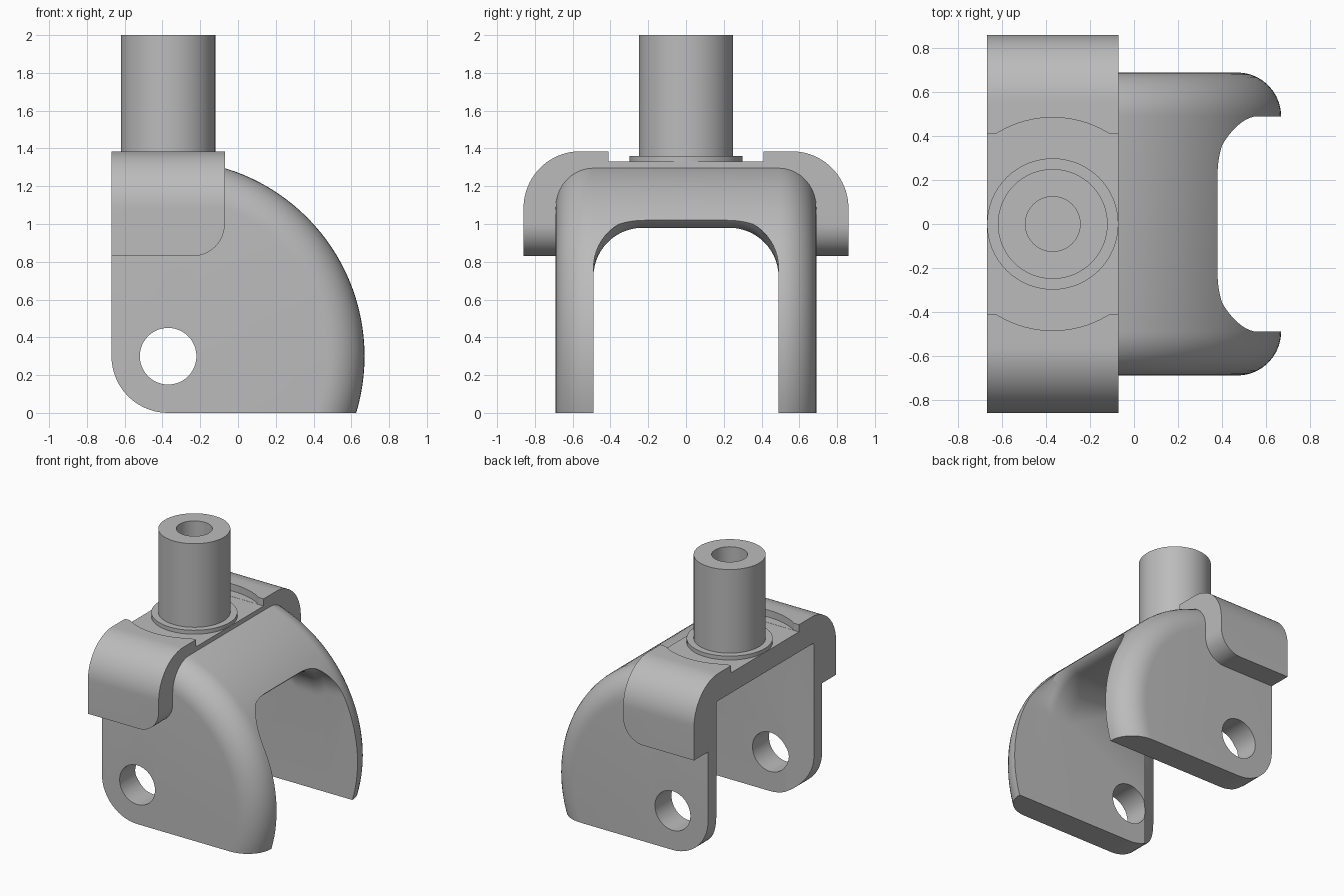
import bpy
import bmesh
from math import cos, sin, pi, radians, sqrt
from mathutils import Vector

cube = bpy.data.objects.get("Cube")
if cube:
    bpy.data.objects.remove(cube, do_unlink=True)

PIVOT_X, AXLE_Z = -0.37, 0.30
BACK, BAND_FRONT = -0.67, -0.07

metal = bpy.data.materials.new("plain_grey")
metal.use_nodes = True
grey = (0.5, 0.5, 0.5, 1)
metal.diffuse_color = grey
metal.node_tree.nodes["Principled BSDF"].inputs["Base Color"].default_value = grey


def arc(cx, cy, r, start, end, n=14):
    """2D points along an arc, angles in degrees."""
    angles = [radians(start + (end - start) * i / n) for i in range(n + 1)]
    return [(cx + r * cos(a), cy + r * sin(a)) for a in angles]


def loft(name, rings):
    """Closed solid through rings of equal point count."""
    bm = bmesh.new()
    loops = [[bm.verts.new(p) for p in ring] for ring in rings]
    n = len(loops[0])
    for a, b in zip(loops, loops[1:]):
        for i in range(n):
            j = (i + 1) % n
            bm.faces.new((a[i], a[j], b[j], b[i]))
    bm.faces.new(loops[0])
    bm.faces.new(loops[-1])
    bmesh.ops.recalc_face_normals(bm, faces=bm.faces)
    mesh = bpy.data.meshes.new(name)
    bm.to_mesh(mesh)
    bm.free()
    obj = bpy.data.objects.new(name, mesh)
    bpy.context.collection.objects.link(obj)
    mesh.materials.append(metal)
    return obj


def extrude_y(name, pts, half=1.2):
    return loft(name, [[(x, y, z) for x, z in pts] for y in (-half, half)])


def extrude_x(name, pts, x0, x1):
    return loft(name, [[(x, y, z) for y, z in pts] for x in (x0, x1)])


def cylinder(name, r, z0, z1, n=64):
    circle = arc(PIVOT_X, 0, r, 0, 360, n)[:-1]
    return loft(name, [[(x, y, z) for x, y in circle] for z in (z0, z1)])


def combine(obj, tool, operation):
    """Apply a boolean and discard its tool."""
    mod = obj.modifiers.new(operation, 'BOOLEAN')
    mod.operation = operation
    mod.solver = 'EXACT'
    mod.object = tool
    tool.hide_render = True
    bpy.context.view_layer.objects.active = obj
    bpy.ops.object.modifier_apply(modifier=mod.name)
    bpy.data.objects.remove(tool, do_unlink=True)


def smooth(obj):
    bpy.ops.object.select_all(action='DESELECT')
    obj.select_set(True)
    bpy.context.view_layer.objects.active = obj
    bpy.ops.object.shade_smooth_by_angle(angle=radians(30))


# Fork: thick disc with rounded rim
rim = [(-y, r) for r, y in arc(0.84, 0.49, 0.2, 90, 0, 10)]
rim += [(-y, r) for y, r in reversed(rim)]
rim = [(y, r) for y, r in rim]
rings = []
for y, r in rim:
    rings.append([(x, y, z) for x, z in arc(PIVOT_X, AXLE_Z, r, 0, 360, 128)[:-1]])
fork = loft("fork", rings)

# Fork side outline: straight back, flat base and rounded heel
outline = [(BACK, 1.325)] + arc(PIVOT_X, AXLE_Z, 0.30, 180, 270)
outline += [(1.2, 0), (1.2, 1.325)]
combine(fork, extrude_y("outline_tool", outline), 'INTERSECT')

# Wheel opening: square and flared at the back, rounded at the front
stations = [(-0.69, 0.602, 1.18, 0.01), (-0.5, 0.49, 1.14, 0.01),
            (0.15, 0.49, 0.98, 0.25), (0.31, 0.49, 0.98, 0.26),
            (0.36, 0.49, 1.0, 0.27), (0.40, 0.49, 1.04, 0.28),
            (0.9, 0.49, 1.06, 0.28)]
rings = []
for x, half, top, r in stations:
    side = [(half, -0.2)] + arc(half - r, top - r, r, 0, 90)
    ring = side + [(-y, z) for y, z in reversed(side)]
    rings.append([(x, y, z) for y, z in ring])
combine(fork, loft("opening_tool", rings), 'DIFFERENCE')

# Axle holes
hole = arc(PIVOT_X, AXLE_Z, 0.15, 0, 360, 48)[:-1]
combine(fork, extrude_y("axle_tool", hole), 'DIFFERENCE')
smooth(fork)

# Saddle band over the crown with raised shoulders
half = [(0.41, 1.33), (0.41, 1.385)] + arc(0.56, 1.085, 0.30, 90, 0, 20)
half += [(0.86, 0.83), (0.62, 0.83), (0.62, 1.2)]
band = extrude_x("saddle_band", half + [(-y, z) for y, z in reversed(half)],
                 BACK, BAND_FRONT)
corner = [(BACK - 0.1, 1.6), (BACK - 0.1, 0.83)]
corner += arc(BAND_FRONT - 0.17, 1.0, 0.17, 270, 360)
corner += [(BAND_FRONT, 1.1), (BAND_FRONT + 0.1, 1.2), (BAND_FRONT + 0.1, 1.6)]
combine(band, extrude_y("corner_tool", corner), 'INTERSECT')
combine(band, cylinder("clearance_tool", 0.485, 1.331, 1.6, 96), 'DIFFERENCE')
smooth(band)

# Stem collar and hollow stem
collar = cylinder("stem_collar", 0.299, 1.32, 1.36)
smooth(collar)
stem = cylinder("stem", 0.25, 1.32, 2.0)
combine(stem, cylinder("bore_tool", 0.125, 1.36, 2.2, 48), 'DIFFERENCE')
smooth(stem)
